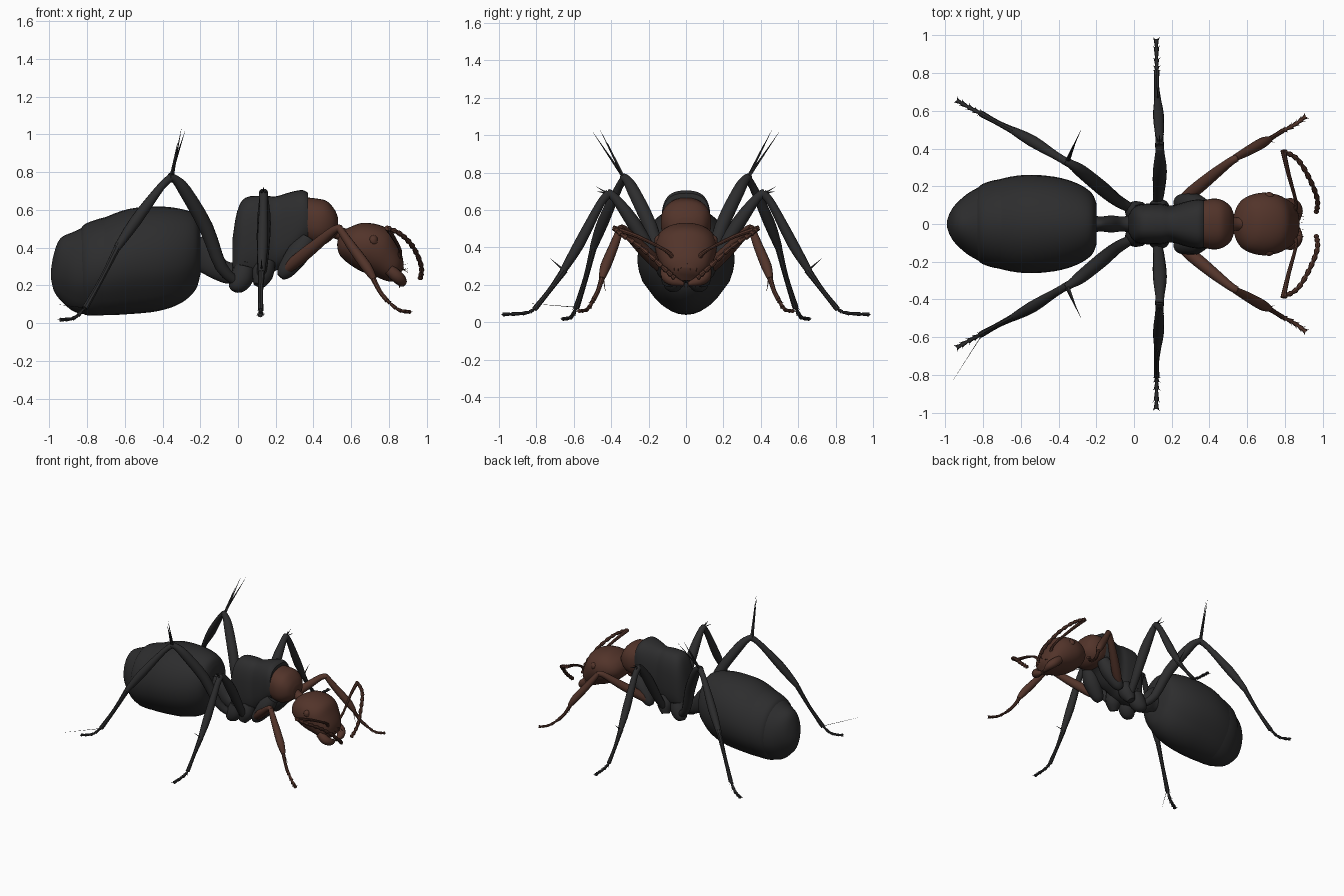
import bpy, bmesh, math, random
from mathutils import Vector

random.seed(4)
if "Cube" in bpy.data.objects:
    bpy.data.objects.remove(bpy.data.objects["Cube"])


def material(name, rgb):
    m = bpy.data.materials.new(name)
    m.use_nodes = True
    col = (*rgb, 1)
    m.diffuse_color = col
    bsdf = m.node_tree.nodes["Principled BSDF"]
    bsdf.inputs["Base Color"].default_value = col
    bsdf.inputs["Roughness"].default_value = 0.6
    return m


BLACK = material("soft_black", (0.026, 0.026, 0.027))
BROWN = material("red_brown", (0.085, 0.034, 0.023))


def spline(rows, steps):
    """Catmull-Rom refinement of rows of numbers."""
    rows = [Vector(r) for r in rows]
    out = []
    for i in range(len(rows) - 1):
        a, b, c, d = (rows[max(i - 1, 0)], rows[i], rows[i + 1],
                      rows[min(i + 2, len(rows) - 1)])
        for k in range(steps):
            t = k / steps
            out.append(0.5 * (2 * b + (c - a) * t + (2 * a - 5 * b + 4 * c - d) * t * t
                              + (3 * b - a - 3 * c + d) * t ** 3))
    return out + [rows[-1]]


def loft(name, rows, mat, sides=12, steps=3, axis=None, power=1.0, shape=None, bm=None):
    """Skin elliptical rings; a row is x, y, z, half width, half height."""
    pts = spline(rows, steps)
    own = bm is None
    bm = bm or bmesh.new()
    rings = []
    for i, p in enumerate(pts):
        c = Vector(p[:3])
        if axis:
            t = Vector(axis)
        else:
            t = Vector(pts[min(i + 1, len(pts) - 1)][:3]) - Vector(pts[max(i - 1, 0)][:3])
        t.normalize()
        side = t.cross((0, 0, 1) if abs(t.z) < 0.97 else (1, 0, 0)).normalized()
        up = side.cross(t)
        ring = []
        for k in range(sides):
            a = math.tau * k / sides
            u, v = math.cos(a), math.sin(a)
            u = math.copysign(abs(u) ** power, u)
            v = math.copysign(abs(v) ** power, v)
            if shape:
                u, v = shape(u, v)
            ring.append(bm.verts.new(c + side * u * max(p[3], 0.0004)
                                     + up * v * max(p[4], 0.0004)))
        rings.append(ring)
    for a, b in zip(rings, rings[1:]):
        for k in range(sides):
            n = (k + 1) % sides
            bm.faces.new((a[k], a[n], b[n], b[k]))
    bm.faces.new(rings[0])
    bm.faces.new(rings[-1])
    if own:
        finish(name, bm, mat)


def finish(name, bm, mat):
    bmesh.ops.recalc_face_normals(bm, faces=bm.faces)
    me = bpy.data.meshes.new(name)
    bm.to_mesh(me)
    bm.free()
    me.materials.append(mat)
    ob = bpy.data.objects.new(name, me)
    bpy.context.collection.objects.link(ob)
    bpy.ops.object.select_all(action="DESELECT")
    ob.select_set(True)
    bpy.context.view_layer.objects.active = ob
    bpy.ops.object.shade_smooth_by_angle(angle=math.radians(40))


def body(name, rows, mat, **kw):
    loft(name, [(x, 0, z, w, h) for x, z, w, h in rows], mat, sides=32, steps=4, **kw)


def tube(name, rows, mat, s, **kw):
    loft(name, [(x, y * s, z, r, r) for x, y, z, r in rows], mat, **kw)


def spikes(name, pairs, mat, s, r=0.005):
    bm = bmesh.new()
    for a, b in pairs:
        loft("", [(a[0], a[1] * s, a[2], r, r), (b[0], b[1] * s, b[2], 0, 0)],
             mat, sides=5, steps=1, bm=bm)
    finish(name, bm, mat)


def tarsus(name, path, mat, s, segments=5):
    """Jointed foot: flared segments with small barbs and two end claws."""
    pts = spline([(x, y * s, z) for x, y, z in path], 10)
    bm = bmesh.new()
    for i in range(segments):
        a = pts[i * (len(pts) - 1) // segments]
        b = pts[(i + 1) * (len(pts) - 1) // segments]
        d = b - a
        side = d.cross((0, 0, 1)).normalized()
        loft("", [(*a, .007, .007), (*b, .014, .011)], mat, sides=8, steps=1, bm=bm)
        for q in (-1, 1):
            tip = b + d * 0.22 + side * q * 0.02
            loft("", [(*(b - d * 0.2), .005, .005), (*tip, 0, 0)], mat, sides=5, steps=1, bm=bm)
    finish(name, bm, mat)


# Gaster: egg with the underside plates set in behind the upper ones
def belly(u, v):
    k = 0.955 if v < -0.5 else 1.0
    return u * k * (1 + 0.08 * min(v, 0)), v * (0.99 if v < -0.5 else 1)


body("gaster", [(-.99, .26, .02, .03), (-.975, .27, .06, .10), (-.94, .285, .11, .165),
                (-.86, .272, .175, .217), (-.73, .295, .232, .255), (-.58, .325, .26, .28),
                (-.42, .34, .25, .278), (-.30, .355, .215, .25), (-.225, .375, .165, .20),
                (-.20, .385, .11, .13)], BLACK, axis=(1, 0, 0), shape=belly)
# Raised rim where the gaster plates overlap
body("gaster_plate_rim", [(-.84, .283, .16, .20), (-.815, .283, .204, .239),
                          (-.75, .293, .23, .256), (-.68, .305, .24, .262)],
     BLACK, axis=(1, 0, 0), shape=belly)

# Waist, thorax and neck
body("petiole", [(-.24, .36, .05, .07), (-.18, .36, .04, .10), (-.12, .32, .045, .09),
                 (-.06, .27, .04, .06), (.01, .27, .05, .05)], BLACK, axis=(1, 0, 0))
body("thorax", [(-.03, .35, .045, .09), (-.005, .40, .085, .19), (.04, .445, .105, .22),
                (.14, .46, .108, .215), (.2, .475, .098, .197), (.28, .51, .12, .185),
                (.34, .55, .13, .155), (.372, .555, .125, .135)],
     BLACK, axis=(1, 0, 0), power=0.75)
body("pronotum", [(.355, .545, .122, .122), (.42, .535, .135, .125), (.47, .535, .125, .112),
                  (.51, .53, .095, .075), (.53, .515, .05, .045)],
     BROWN, axis=(1, 0, 0), power=0.85)
body("neck", [(.49, .50, .05, .045), (.54, .475, .035, .035), (.60, .45, .045, .045)], BROWN)

# Head
body("head", [(.545, .47, .03, .025), (.56, .46, .09, .06), (.60, .445, .14, .105),
              (.67, .415, .165, .13), (.735, .38, .16, .132), (.785, .335, .14, .105),
              (.83, .285, .11, .075), (.855, .255, .06, .04)],
     BROWN, axis=(.82, 0, -.57), power=0.92)
spikes("clypeus_bristles", [((.85, y / 100, .30), (.90, y / 100 + random.uniform(-.01, .01),
       random.uniform(.26, .33))) for y in range(-6, 7, 2)], BROWN, 1, r=.002)

for s, tag in ((1, "left"), (-1, "right")):
    # Face parts
    tube(f"{tag}_eye", [(.715, .135, .435, .008), (.72, .146, .44, .026), (.725, .156, .445, .022),
                        (.73, .163, .448, .006)], BROWN, s)
    tube(f"{tag}_mandible", [(.80, .105, .285, .03), (.845, .10, .245, .034),
                             (.868, .065, .22, .027), (.865, .012, .205, .010)], BROWN, s)
    spikes(f"{tag}_mandible_teeth", [((.86, y, .22), (.855, y - .012, .185))
                                     for y in (.02, .04, .06)], BROWN, s, r=.01)
    # Antenna: straight scape, then a beaded whip curving forward
    tube(f"{tag}_antenna_scape", [(.845, .07, .345, .016), (.86, .11, .385, .009),
                                  (.82, .26, .46, .011), (.79, .39, .505, .014)], BROWN, s, sides=8)
    whip = spline([(.79, .385, .505), (.865, .345, .47), (.93, .24, .40),
                   (.972, .13, .30), (.965, .06, .235)], 3)
    bm = bmesh.new()
    for a, b in zip(whip, whip[1:]):
        a, b = (Vector((p.x, p.y * s, p.z)) for p in (a, b))
        loft("", [(*a, .009, .009), (*a.lerp(b, .7), .015, .015), (*b, .010, .010)],
             BROWN, sides=8, steps=2, bm=bm)
    finish(f"{tag}_antenna_whip", bm, BROWN)

    # Front leg
    tube(f"{tag}_front_coxa", [(.37, .085, .45, .045), (.32, .10, .37, .062),
                               (.25, .115, .275, .045), (.225, .12, .245, .02)], BLACK, s)
    tube(f"{tag}_front_femur", [(.24, .12, .27, .02), (.31, .17, .33, .034), (.42, .26, .42, .03),
                                (.51, .33, .495, .022), (.545, .35, .50, .02)], BROWN, s)
    tube(f"{tag}_front_tibia", [(.535, .35, .505, .018), (.60, .385, .41, .025),
                                (.68, .43, .30, .028), (.72, .45, .235, .016)], BROWN, s)
    tube(f"{tag}_front_shin", [(.71, .445, .25, .015), (.75, .47, .17, .012),
                               (.79, .495, .12, .013)], BROWN, s, sides=8)
    tarsus(f"{tag}_front_foot", [(.78, .49, .13), (.85, .525, .07), (.91, .57, .06)], BROWN, s)
    spikes(f"{tag}_front_spur", [((.71, .445, .25), (.745, .43, .16))], BROWN, s)

    # Middle leg
    tube(f"{tag}_middle_coxa", [(.15, .06, .33, .05), (.13, .08, .26, .058),
                                (.11, .10, .20, .03)], BLACK, s)
    tube(f"{tag}_middle_femur", [(.12, .09, .23, .022), (.13, .16, .33, .030),
                                 (.137, .28, .53, .037), (.137, .38, .665, .024),
                                 (.135, .42, .69, .024)], BLACK, s)
    tube(f"{tag}_middle_tibia", [(.135, .41, .69, .024), (.135, .46, .63, .022),
                                 (.13, .57, .42, .029), (.125, .66, .27, .018)], BLACK, s)
    tube(f"{tag}_middle_shin", [(.125, .65, .28, .020), (.12, .73, .17, .013),
                                (.12, .81, .07, .015)], BLACK, s, sides=8)
    tarsus(f"{tag}_middle_foot", [(.12, .80, .08), (.12, .85, .05), (.118, .98, .042)], BLACK, s)
    spikes(f"{tag}_middle_spines", [((.135, .42, .69), (.135 + d, .48, .725 - abs(d)))
                                    for d in (-.025, 0, .025)]
           + [((.125, .655, .28), (.125, .73, .345))], BLACK, s, r=.006)

    # Hind leg
    tube(f"{tag}_hind_coxa", [(.04, .05, .32, .05), (.02, .06, .24, .062),
                              (-.01, .075, .19, .045), (-.02, .08, .17, .02)], BLACK, s)
    tube(f"{tag}_hind_femur", [(-.01, .08, .22, .025), (-.09, .125, .30, .032),
                               (-.17, .19, .51, .038), (-.28, .28, .70, .034),
                               (-.33, .315, .76, .024), (-.365, .335, .775, .022)], BLACK, s)
    tube(f"{tag}_hind_tibia", [(-.35, .325, .775, .022), (-.41, .36, .72, .021),
                               (-.54, .44, .545, .031), (-.64, .495, .40, .020)], BLACK, s)
    tube(f"{tag}_hind_shin", [(-.63, .49, .42, .020), (-.72, .535, .24, .014),
                              (-.81, .585, .08, .017)], BLACK, s, sides=8)
    tarsus(f"{tag}_hind_foot", [(-.80, .58, .10), (-.86, .61, .03), (-.94, .655, .018)], BLACK, s)
    spikes(f"{tag}_hind_spines", [((-.36, .33, .77), (-.28, .50, 1.02)),
                                  ((-.35, .33, .77), (-.30, .46, 1.03)),
                                  ((-.355, .33, .77), (-.32, .42, .96))], BLACK, s, r=.009)

spikes("right_hind_hair", [((-.80, .58, .08), (-.96, .83, .10))], BLACK, -1, r=.002)
